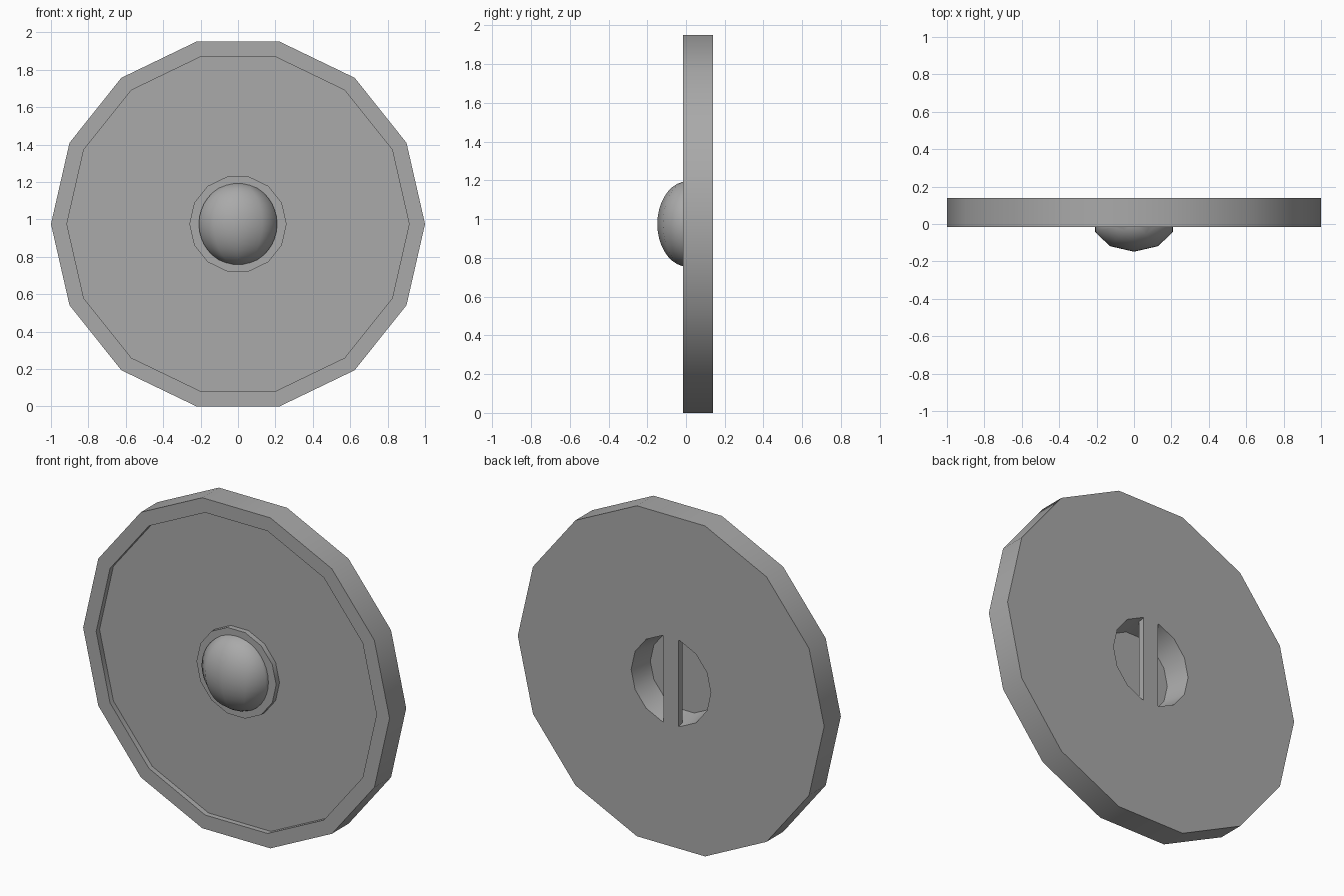
import bpy
import bmesh
import math
from mathutils import Matrix, Vector

if "Cube" in bpy.data.objects:
    bpy.data.objects.remove(bpy.data.objects["Cube"], do_unlink=True)

SIDES = 14
CENTRE_Z = math.cos(math.pi / SIDES)  # flat edge rests on the ground
FRONT, BACK = -0.0155, 0.14
HOLE = 0.26

grey = bpy.data.materials.new("plain grey")
grey.use_nodes = True
grey.diffuse_color = (0.4, 0.4, 0.4, 1)
grey.node_tree.nodes["Principled BSDF"].inputs["Base Color"].default_value = (0.4, 0.4, 0.4, 1)


def make_object(name, bm, smooth_angle=None):
    bmesh.ops.recalc_face_normals(bm, faces=bm.faces)
    mesh = bpy.data.meshes.new(name)
    bm.to_mesh(mesh)
    bm.free()
    mesh.materials.append(grey)
    obj = bpy.data.objects.new(name, mesh)
    obj.location.z = CENTRE_Z
    bpy.context.collection.objects.link(obj)
    if smooth_angle:
        bpy.ops.object.select_all(action="DESELECT")
        obj.select_set(True)
        bpy.context.view_layer.objects.active = obj
        bpy.ops.object.shade_smooth_by_angle(angle=math.radians(smooth_angle))
    return obj


def turned(profile):
    """Turn (radius, y) points about the y axis and cap both ends."""
    bm = bmesh.new()
    rings = []
    for r, y in profile:
        angles = [math.tau * i / SIDES for i in range(SIDES)]
        rings.append([bm.verts.new((r * math.cos(a), y, r * math.sin(a))) for a in angles])
    for a, b in zip(rings, rings[1:]):
        for i in range(SIDES):
            j = (i + 1) % SIDES
            bm.faces.new((a[i], a[j], b[j], b[i]))
    bm.faces.new(rings[0])
    bm.faces.new(rings[-1])
    return bm


# Shield disc: raised hub and rim in front, hand hollow behind
make_object("shield_disc", turned([
    (HOLE, FRONT), (HOLE, 0.016), (0.915, 0.016), (0.915, FRONT),
    (1, FRONT), (1, BACK), (HOLE, BACK), (0.235, -0.003)]), 30)

# Central boss: flattened ball, cut off just inside the hub
bm = bmesh.new()
bmesh.ops.create_uvsphere(bm, u_segments=10, v_segments=18, radius=1)
bmesh.ops.rotate(bm, verts=bm.verts, matrix=Matrix.Rotation(math.pi / 10 * 0, 3, "Z"))
bmesh.ops.scale(bm, verts=bm.verts, vec=Vector((0.22, 0.155, 0.22)))
bmesh.ops.translate(bm, verts=bm.verts, vec=Vector((0, 0.007, 0)))
bmesh.ops.bisect_plane(bm, geom=bm.verts[:] + bm.edges[:] + bm.faces[:],
                       plane_co=(0, FRONT + 0.004, 0), plane_no=(0, 1, 0), clear_outer=True)
make_object("boss", bm, 60)

# Hand grip: upright bar across the hollow
bm = bmesh.new()
bmesh.ops.create_cube(bm, size=1)
bmesh.ops.scale(bm, verts=bm.verts, vec=Vector((0.1, 0.038, 2 * HOLE * CENTRE_Z)))
bmesh.ops.translate(bm, verts=bm.verts, vec=Vector((0, BACK - 0.019, 0)))
make_object("hand_grip", bm)
